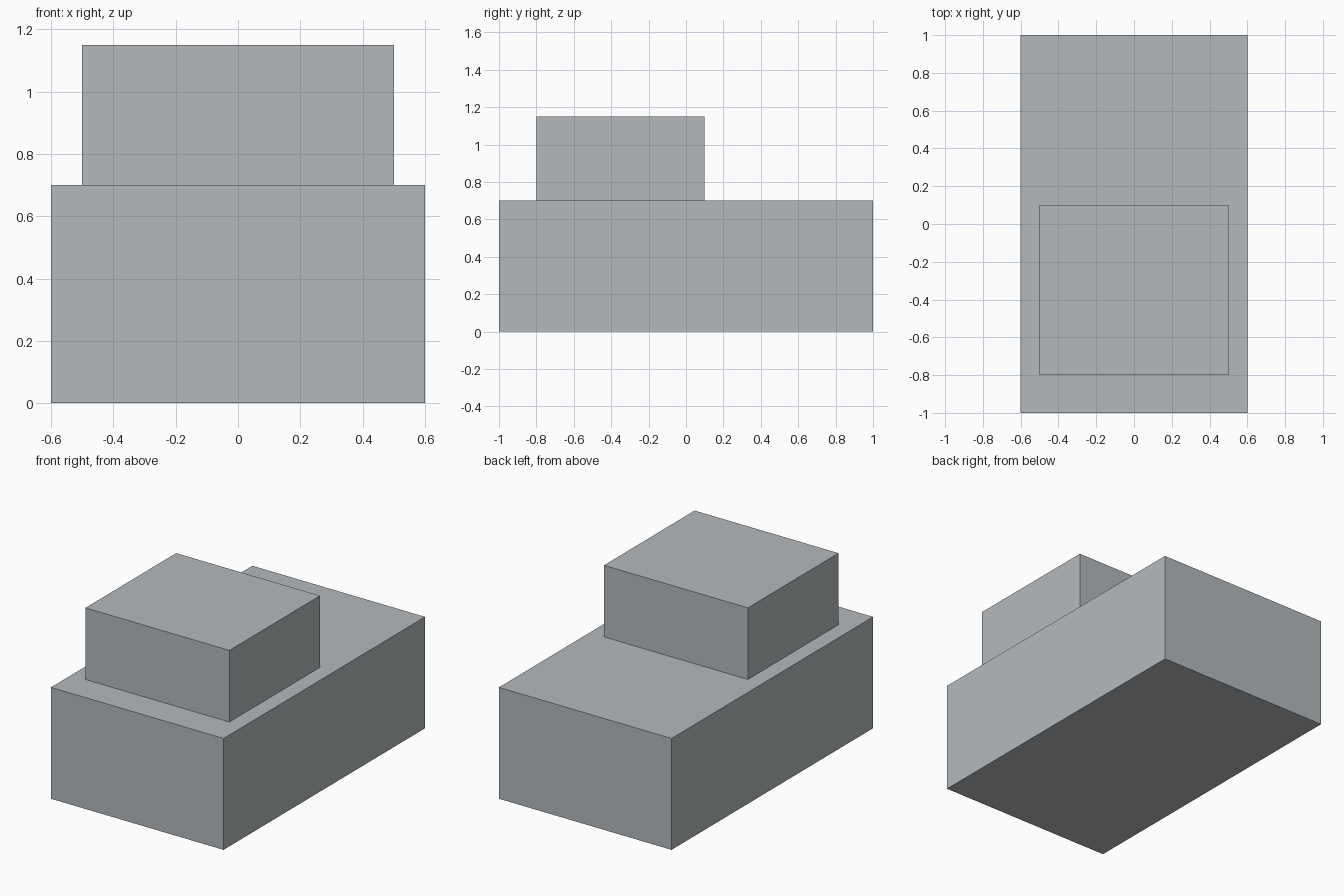
import bpy

if "Cube" in bpy.data.objects:
    bpy.data.objects.remove(bpy.data.objects["Cube"])

# Cool mid-grey shared by both blocks
grey = bpy.data.materials.new("cool_grey")
grey.diffuse_color = (0.46, 0.49, 0.51, 1.0)
grey.use_nodes = True
grey.node_tree.nodes["Principled BSDF"].inputs["Base Color"].default_value = grey.diffuse_color


def box(name, x, y, z):
    """Add a box from (min, max) ranges on each axis."""
    ranges = (x, y, z)
    bpy.ops.mesh.primitive_cube_add(size=1, location=[(a + b) / 2 for a, b in ranges])
    obj = bpy.context.object
    obj.name = name
    obj.scale = [b - a for a, b in ranges]
    bpy.ops.object.transform_apply(location=False, rotation=False, scale=True)
    obj.data.materials.append(grey)
    return obj


# Long lower block
box("lower_body", (-0.6, 0.6), (-1.0, 1.0), (0.0, 0.7))

# Smaller block resting on top, toward the front
box("upper_block", (-0.5, 0.5), (-0.8, 0.1), (0.7, 1.15))
